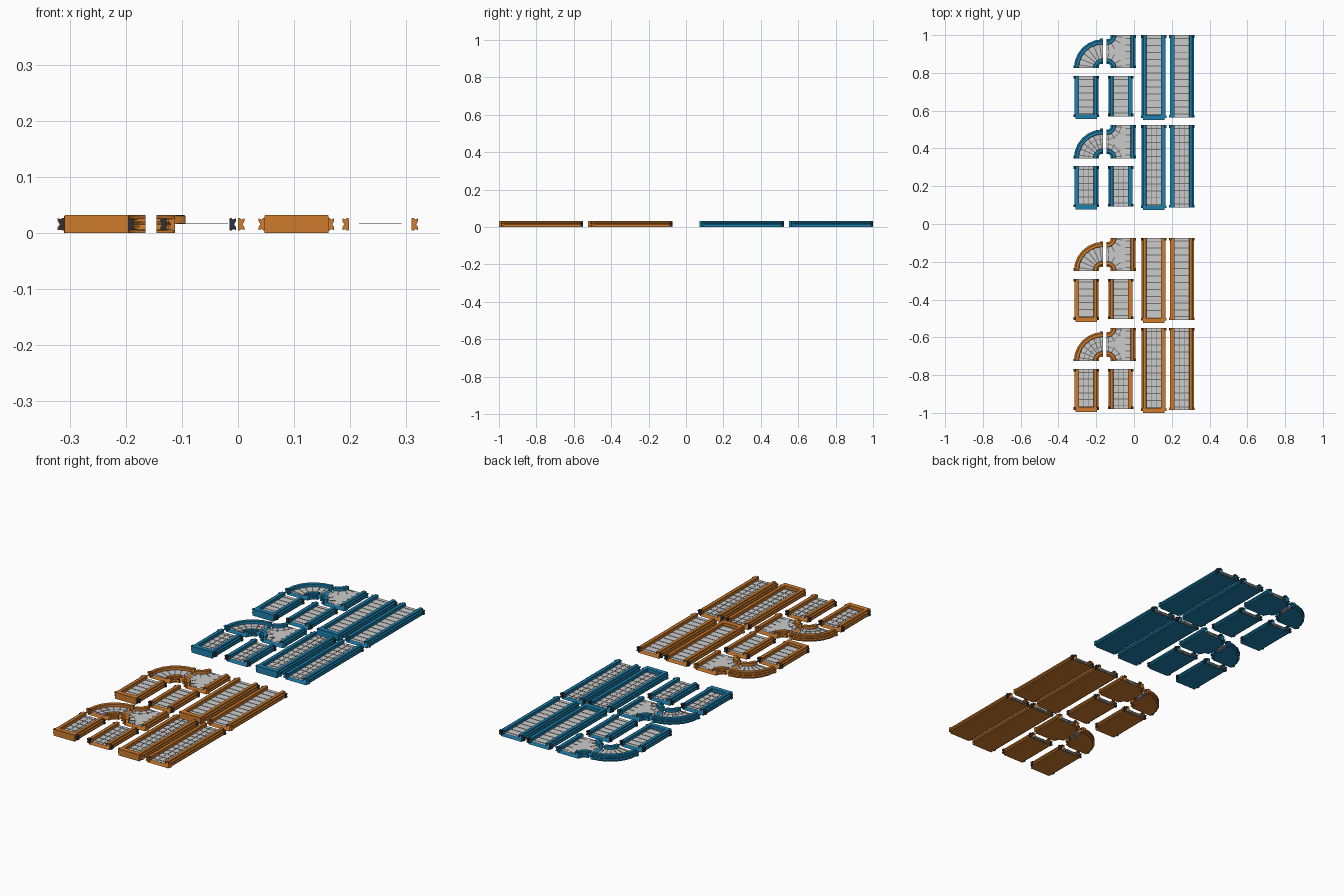
import bpy
import math
from mathutils import Vector

if "Cube" in bpy.data.objects:
    bpy.data.objects.remove(bpy.data.objects["Cube"])


def material(name, rgb):
    m = bpy.data.materials.new(name)
    m.diffuse_color = (*rgb, 1)
    m.use_nodes = True
    m.node_tree.nodes["Principled BSDF"].inputs["Base Color"].default_value = m.diffuse_color
    return m


BLUE = material("blue_paint", (0.012, 0.22, 0.42))
ORANGE = material("orange_paint", (0.62, 0.2, 0.026))
BELT = material("light_grey_belt", (0.6, 0.6, 0.6))
SLAT = material("dark_grey_slat", (0.17, 0.17, 0.17))
RUBBER = material("black_rubber", (0.025, 0.03, 0.04))

HALF = 0.056      # half width of a body
LIP = 0.018       # width of the rail top
BELT_Z = 0.017
TOP = 0.032

# cross-sections: (distance outward from body edge, height)
RAIL = [(-LIP, 0.016), (-LIP, 0.03), (-0.016, TOP), (-0.002, TOP), (0, 0.03), (0, 0.026),
        (0.008, 0.025), (0.008, 0.019), (0.004, 0.0155), (0.008, 0.012), (0.008, 0.006),
        (0, 0.005), (0, 0)]
POST = [(0, 0.026), (0.003, 0.027), (0.006, 0.024), (0.0115, 0.026), (0.0115, 0.021),
        (0.008, 0.0155), (0.0115, 0.010), (0.0115, 0.005), (0.006, 0.007), (0.003, 0.004),
        (0, 0.005)]


class Part:
    """Collects faces and turns them into one object."""

    def __init__(self, name, mat):
        self.name, self.mat, self.v, self.f = name, mat, [], []

    def face(self, pts):
        n = len(self.v)
        self.v += [tuple(p) for p in pts]
        self.f.append(tuple(range(n, n + len(pts))))

    def sweep(self, path, profile, closed=False):
        rings = [[(x + nx * d, y + ny * d, z) for d, z in profile] for x, y, nx, ny in path]
        count = len(profile)
        for a, b in zip(rings, rings[1:]):
            for j in range(count if closed else count - 1):
                k = (j + 1) % count
                self.face([a[j], a[k], b[k], b[j]])
        if closed:
            self.face(rings[0][::-1])
            self.face(rings[-1])

    def bar(self, a, b, width=0.005, z0=BELT_Z - 0.0005, z1=BELT_Z + 0.001):
        a, b = Vector(a), Vector(b)
        s = (b - a).normalized()
        s = Vector((s.y, -s.x)) * width / 2
        c = [a + s, b + s, b - s, a - s]
        lo, hi = [(p.x, p.y, z0) for p in c], [(p.x, p.y, z1) for p in c]
        self.face(hi)
        self.face(lo[::-1])
        for i in range(4):
            j = (i + 1) % 4
            self.face([lo[i], lo[j], hi[j], hi[i]])

    def finish(self):
        me = bpy.data.meshes.new(self.name)
        me.from_pydata(self.v, [], self.f)
        me.materials.append(self.mat)
        bpy.context.collection.objects.link(bpy.data.objects.new(self.name, me))


def arc(cx, cy, r, a0, a1, n, sign):
    out = []
    for i in range(n + 1):
        t = math.radians(a0 + (a1 - a0) * i / n)
        c, s = math.cos(t), math.sin(t)
        out.append((cx + r * c, cy + r * s, sign * c, sign * s))
    return out


def polar(cx, cy, r, deg):
    t = math.radians(deg)
    return (cx + r * math.cos(t), cy + r * math.sin(t))


def arc_bars(part, cx, cy, r, a0, a1, n):
    for i in range(n):
        part.bar(polar(cx, cy, r, a0 + (a1 - a0) * i / n),
                 polar(cx, cy, r, a0 + (a1 - a0) * (i + 1) / n), 0.003)


def shell(name, paths, paint):
    """Rails, belt and floor from counter-clockwise edge paths."""
    body, belt = Part(name + "_frame", paint), Part(name + "_belt", BELT)
    for p in paths:
        body.sweep(p, RAIL)
    edge = [q for p in paths for q in p]
    belt.face([(x - nx * LIP, y - ny * LIP, BELT_Z) for x, y, nx, ny in edge])
    body.face([(x, y, 0) for x, y, nx, ny in edge][::-1])
    belt.finish()
    return body


def posts(name, paths, mat_first, mat_last):
    """Notched end blocks on both ends of every rail."""
    length = 0.014
    for i, p in enumerate(paths):
        for tag, (x, y, nx, ny), m, s in (("start", p[0], mat_first, 1), ("end", p[-1], mat_last, -1)):
            if i == 1 and len(paths) == 2 and len(p) == 2:
                m = mat_last if tag == "start" else mat_first
            tx, ty = -ny * length * s, nx * length * s
            ends = [(x, y, nx, ny), (x + tx, y + ty, nx, ny)]
            part = Part(f"{name}_post_{i}_{tag}", m)
            part.sweep(ends if s == 1 else ends[::-1], POST, True)
            part.finish()


def straight(name, cx, y0, y1, paint, grid, closed, front, back):
    paths = [[(cx + HALF, y0, 1, 0), (cx + HALF, y1, 1, 0)],
             [(cx - HALF, y1, -1, 0), (cx - HALF, y0, -1, 0)]]
    body = shell(name, paths, paint)
    if closed:  # end stop
        body.bar((cx - HALF - 0.001, y0 + 0.002), (cx + HALF + 0.001, y0 + 0.002), 0.026, 0, 0.031)
        body.bar((cx - HALF, y0 + 0.002), (cx + HALF, y0 + 0.002), 0.021, 0.031, TOP)
    body.finish()
    posts(name, paths, front, back)
    slats = Part(name + "_slats", SLAT)
    w = HALF - LIP
    n = round((y1 - y0) / 0.037)
    for i in range(n):
        y = y0 + (y1 - y0) * (i + 0.5) / n
        slats.bar((cx - w, y), (cx + w, y))
    if grid:
        for s in (-1, 1):
            slats.bar((cx + s * 0.013, y0), (cx + s * 0.013, y1), 0.003)
    slats.finish()


def corner(name, cx, cy, paint, grid):
    paths = [arc(cx, cy, 0.145, 90, 180, 6, 1), arc(cx, cy, 0.033, 180, 90, 5, -1)]
    shell(name, paths, paint).finish()
    posts(name, paths, paint, paint)
    slats = Part(name + "_slats", SLAT)
    for i in range(6):
        a = 97.5 + 15 * i
        slats.bar(polar(cx, cy, 0.051, a), polar(cx, cy, 0.126, a))
    if grid:
        for r in (0.076, 0.102):
            arc_bars(slats, cx, cy, r, 90, 180, 6)
    slats.finish()


def junction(name, cx, y0, y1, paint, grid):
    xr = cx + 0.145
    paths = [[(xr, y0, 1, 0), (xr, y1, 1, 0)],
             arc(cx, y1, 0.033, 0, -90, 5, -1), arc(cx, y0, 0.033, 90, 0, 5, -1)]
    shell(name, paths, paint).finish()
    posts(name, paths, paint, paint)
    slats = Part(name + "_slats", SLAT)
    for cy, s in ((y0, 1), (y1, -1)):
        for a in (8, 30, 60, 82):
            slats.bar(polar(cx, cy, 0.051, s * a), polar(cx, cy, 0.084, s * a))
        if grid:
            arc_bars(slats, cx, cy, 0.076, 0, s * 90, 5)
    for i in range(5):
        y = y0 + (y1 - y0) * (i + 0.5) / 5
        slats.bar((xr - 0.045, y), (xr - LIP, y))
    slats.finish()


# four sets: striped and gridded belts in each paint colour
for tag, dy, paint, grid in (("blue_striped", 0, BLUE, False), ("blue_gridded", -0.477, BLUE, True),
                             ("orange_striped", -1.073, ORANGE, False),
                             ("orange_gridded", -1.55, ORANGE, True)):
    straight(tag + "_short_stop", -0.252, 0.566 + dy, 0.783 + dy, paint, grid, True, RUBBER, RUBBER)
    straight(tag + "_short", -0.071, 0.57 + dy, 0.783 + dy, paint, grid, False, RUBBER, RUBBER)
    straight(tag + "_long_stop", 0.104, 0.561 + dy, 1.0 + dy, paint, grid, True, paint, RUBBER)
    straight(tag + "_long", 0.2535, 0.564 + dy, 1.0 + dy, paint, grid, False, paint, RUBBER)
    corner(tag + "_corner", -0.165, 0.825 + dy, paint, grid)
    junction(tag + "_junction", -0.145, 0.825 + dy, 1.0 + dy, paint, grid)
